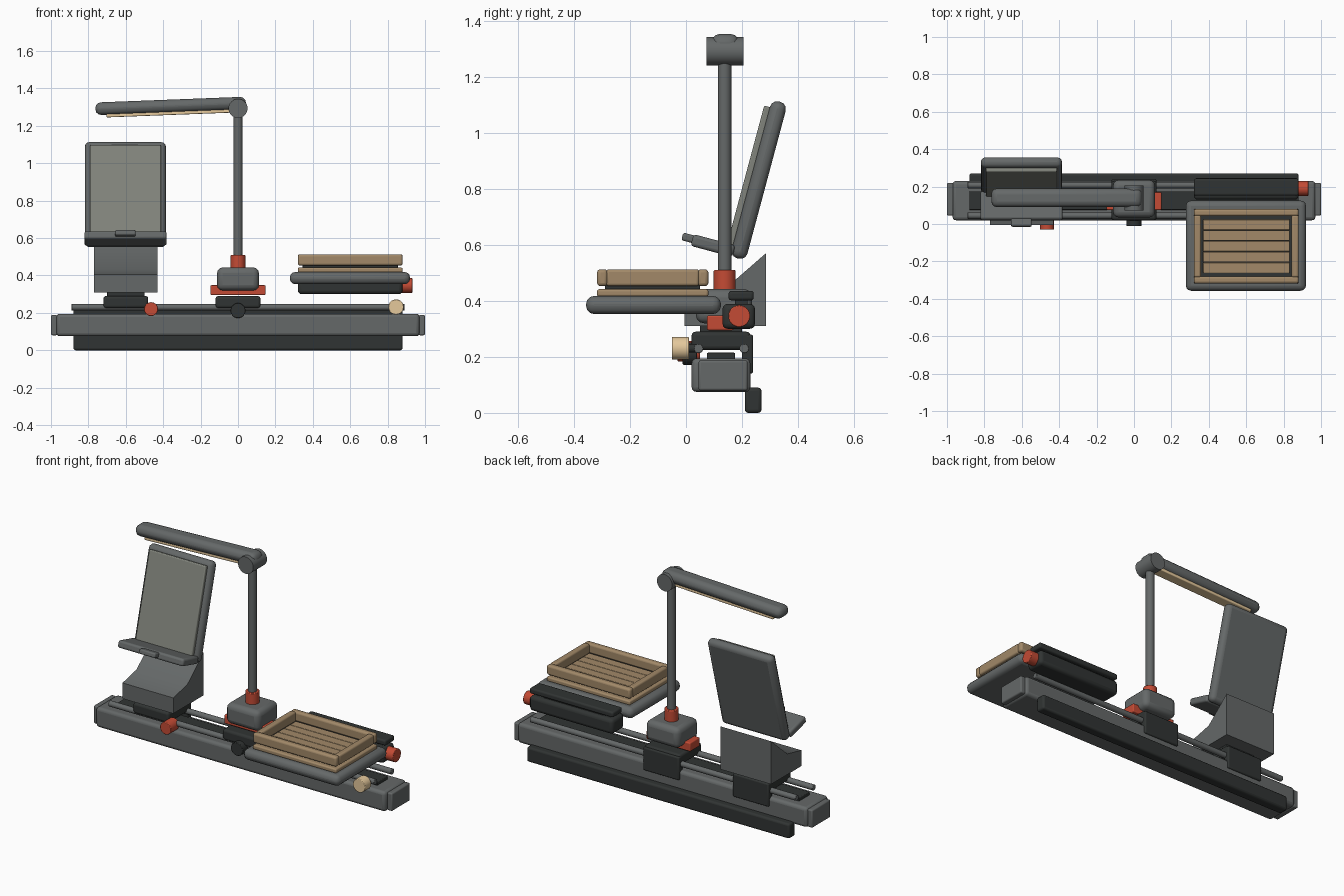
import bpy, bmesh, math
from mathutils import Vector, Matrix

if "Cube" in bpy.data.objects:
    bpy.data.objects.remove(bpy.data.objects["Cube"])


def mat(name, r, g, b):
    m = bpy.data.materials.new(name)
    m.diffuse_color = (r, g, b, 1)
    m.use_nodes = True
    m.node_tree.nodes["Principled BSDF"].inputs["Base Color"].default_value = m.diffuse_color
    return m


GREY = mat("grey_metal", 0.13, 0.14, 0.14)
DARK = mat("dark_rubber", 0.03, 0.034, 0.033)
RED = mat("red_accent", 0.55, 0.07, 0.035)
WOOD = mat("wood", 0.36, 0.25, 0.14)
CREAM = mat("cream", 0.78, 0.58, 0.33)
SCREEN = mat("screen", 0.22, 0.23, 0.2)


def finish(name, bm, m, bevel=0.0, seg=3):
    me = bpy.data.meshes.new(name)
    bmesh.ops.recalc_face_normals(bm, faces=bm.faces)
    bm.to_mesh(me)
    bm.free()
    ob = bpy.data.objects.new(name, me)
    bpy.context.collection.objects.link(ob)
    me.materials.append(m)
    if bevel:
        mod = ob.modifiers.new("bevel", "BEVEL")
        mod.width, mod.segments, mod.limit_method = bevel, seg, "ANGLE"
    bpy.ops.object.select_all(action="DESELECT")
    ob.select_set(True)
    bpy.context.view_layer.objects.active = ob
    bpy.ops.object.shade_smooth_by_angle(angle=math.radians(35))
    return ob


def block(name, x, y, z, m, bevel=0.01):
    """Rounded box from (min, max) pairs."""
    lo, hi = Vector((x[0], y[0], z[0])), Vector((x[1], y[1], z[1]))
    bm = bmesh.new()
    bmesh.ops.create_cube(bm, size=1)
    bmesh.ops.scale(bm, vec=hi - lo, verts=bm.verts)
    ob = finish(name, bm, m, bevel)
    ob.location = (lo + hi) / 2
    return ob


def rod(name, a, b, r, m, bevel=0.0, sides=32):
    """Cylinder between two points."""
    a, b = Vector(a), Vector(b)
    bm = bmesh.new()
    bmesh.ops.create_cone(bm, cap_ends=True, segments=sides, radius1=r, radius2=r, depth=(b - a).length)
    ob = finish(name, bm, m, bevel, 2)
    ob.location = (a + b) / 2
    ob.rotation_euler = (b - a).to_track_quat("Z", "Y").to_euler()
    return ob


def place(ob, pivot, axis, deg):
    """Tilt a part built at the origin, then move it to its pivot."""
    ob.matrix_world = (Matrix.Translation(pivot) @ Matrix.Rotation(math.radians(deg), 4, axis)
                       @ Matrix.Translation(ob.location))


# Base beam with end caps, back strip and guide rails
block("beam", (-0.97, 0.97), (0.02, 0.23), (0.075, 0.195), GREY, 0.018)
for s, side in ((-1, "left"), (1, "right")):
    block("end_cap_" + side, sorted((s * 0.965, s)), (0.045, 0.22), (0.08, 0.188), GREY, 0.008)
block("back_strip", (-0.88, 0.88), (0.21, 0.27), (0.0, 0.09), DARK, 0.012)
block("centre_track", (-0.88, 0.88), (0.075, 0.175), (0.19, 0.215), DARK, 0.004)
for y, side in ((0.045, "front"), (0.208, "back")):
    rod("guide_rail_" + side, (-0.89, y, 0.23), (0.89, y, 0.23), 0.017, GREY, 0.003, 20)

# Sliding carriages with clamp flaps over the back of the beam
for cx, name in ((-0.6, "panel"), (0.0, "lamp")):
    xs = (cx - 0.12, cx + 0.12)
    block(name + "_carriage", xs, (0.02, 0.23), (0.225, 0.29), DARK, 0.014)
    block(name + "_carriage_flap", xs, (0.2, 0.24), (0.14, 0.28), DARK, 0.008)

# Front knobs
rod("panel_clamp_knob", (-0.465, -0.03, 0.22), (-0.465, 0.05, 0.22), 0.037, RED, 0.003)
rod("lamp_clamp_knob", (0, -0.012, 0.212), (0, 0.04, 0.212), 0.04, DARK, 0.003)
rod("end_knob", (0.845, -0.05, 0.231), (0.845, 0.01, 0.231), 0.041, CREAM, 0.003)
rod("end_knob_stem", (0.845, 0.0, 0.231), (0.845, 0.05, 0.231), 0.015, DARK)

# Wedge bracket under the panel
bm = bmesh.new()
profile = [(-0.005, 0.31), (0.285, 0.31), (0.285, 0.57), (0.13, 0.435), (-0.005, 0.405)]
face = bm.faces.new([bm.verts.new((-0.77, y, z)) for y, z in profile])
ext = bmesh.ops.extrude_face_region(bm, geom=[face])
bmesh.ops.translate(bm, vec=(0.34, 0, 0), verts=[v for v in ext["geom"] if isinstance(v, bmesh.types.BMVert)])
finish("wedge_bracket", bm, GREY)
block("wedge_foot", (-0.7, -0.5), (0.05, 0.2), (0.28, 0.32), DARK, 0.004)

# Tilted panel with screen, ledge and clip
pivot = Vector((-0.602, 0.26, 0.832))
place(block("panel", (-0.217, 0.217), (-0.029, 0.029), (-0.29, 0.29), GREY, 0.026), pivot, "X", -15)
place(block("panel_screen", (-0.19, 0.19), (-0.05, -0.025), (-0.26, 0.262), SCREEN, 0.006), pivot, "X", -15)
place(block("panel_ledge", (-0.22, 0.22), (-0.175, -0.02), (-0.29, -0.247), GREY, 0.012), pivot, "X", -15)
place(block("ledge_clip", (-0.055, 0.055), (-0.212, -0.155), (-0.279, -0.251), GREY, 0.008), pivot, "X", -15)

# Lamp base, collar and pole
block("lamp_red_plate", (-0.147, 0.147), (0.075, 0.17), (0.295, 0.348), RED, 0.006)
block("lamp_base", (-0.112, 0.112), (0.035, 0.235), (0.32, 0.443), GREY, 0.03)
rod("pole_collar", (0, 0.138, 0.43), (0, 0.138, 0.51), 0.039, RED, 0.003)
rod("pole", (0, 0.138, 0.5), (0, 0.138, 1.27), 0.024, GREY)

# Lamp head: hinge barrel, rounded arm and light strip
rod("lamp_hinge", (0, 0.073, 1.293), (0, 0.205, 1.293), 0.051, GREY)
lamp = Vector((-0.36, 0.14, 1.306))
place(block("lamp_arm", (-0.403, 0.403), (-0.05, 0.05), (-0.034, 0.034), GREY, 0.031), lamp, "Y", -2.2)
place(block("light_strip", (-0.345, 0.345), (-0.032, 0.032), (-0.048, -0.03), CREAM, 0.005), lamp, "Y", -2.2)

# Tray support rail and its knob
block("tray_rail", (0.32, 0.88), (0.13, 0.247), (0.3, 0.39), DARK, 0.02)
block("tray_rail_neck", (0.4, 0.8), (0.175, 0.22), (0.38, 0.41), DARK, 0.003)
block("tray_rail_cap", (0.32, 0.88), (0.152, 0.242), (0.402, 0.436), DARK, 0.01)
rod("tray_rail_knob", (0.86, 0.19, 0.346), (0.932, 0.19, 0.346), 0.039, RED, 0.003)

# Tray slab, wooden base and dark liner
block("tray_slab", (0.277, 0.92), (-0.357, 0.125), (0.353, 0.418), GREY, 0.029)
block("tray_base", (0.32, 0.88), (-0.318, 0.08), (0.415, 0.442), WOOD, 0.008)
block("tray_liner", (0.345, 0.855), (-0.29, 0.05), (0.435, 0.458), DARK, 0.003)

# Tray frame
for y, side in ((-0.318, "front"), (0.042, "back")):
    block("tray_frame_" + side, (0.32, 0.88), (y, y + 0.038), (0.453, 0.513), WOOD, 0.012)
for x, side in ((0.32, "left"), (0.842, "right")):
    block("tray_frame_" + side, (x, x + 0.038), (-0.285, 0.047), (0.453, 0.513), WOOD, 0.01)

# Tray slats
for i in range(5):
    y = -0.262 + i * 0.0575
    block(f"tray_slat_{i + 1}", (0.37, 0.832), (y, y + 0.056), (0.45, 0.468), WOOD, 0.003)
